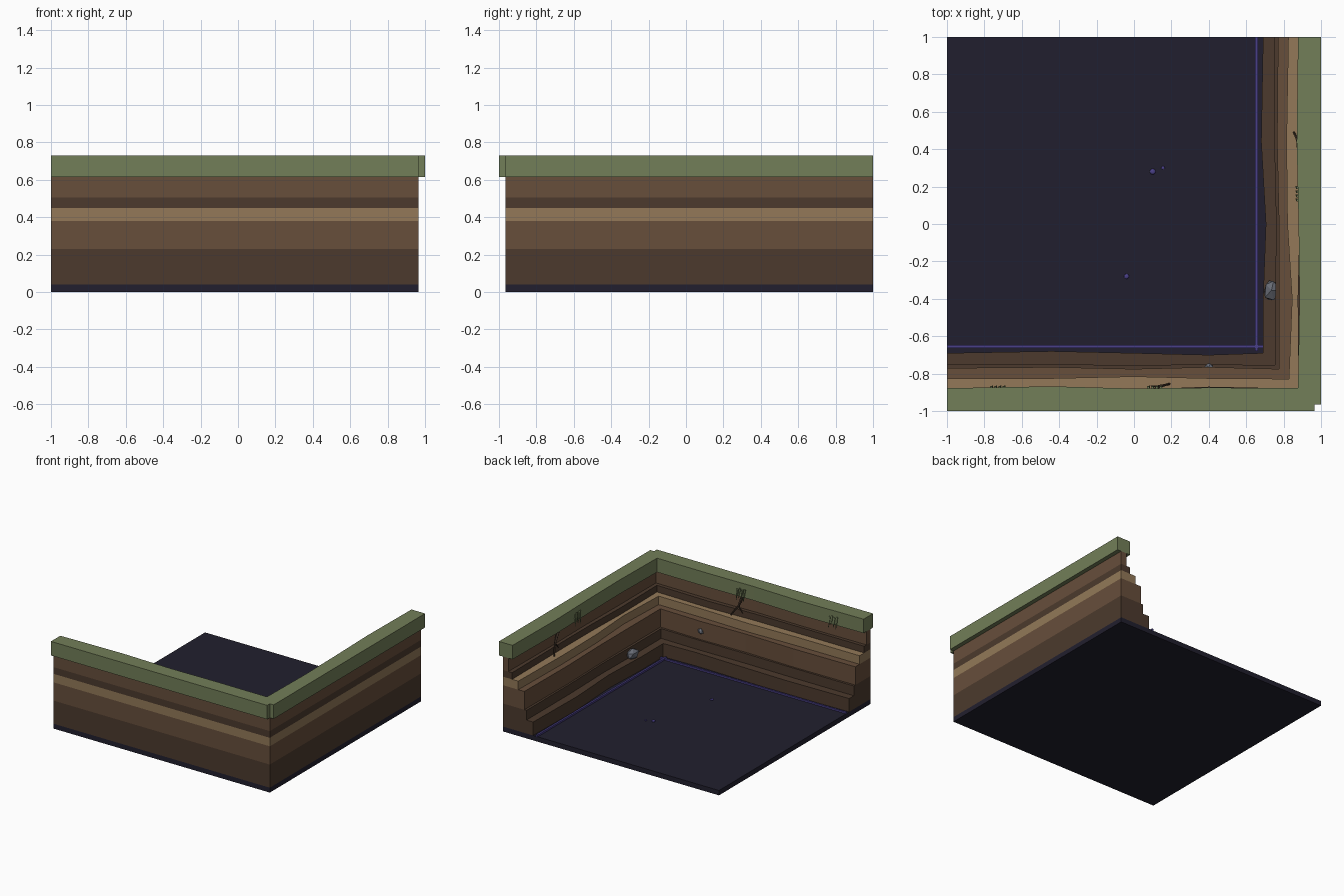
import bpy, bmesh, math, random
from mathutils import Vector

if "Cube" in bpy.data.objects:
    bpy.data.objects.remove(bpy.data.objects["Cube"])

random.seed(4)


def mat(name, hexcol):
    m = bpy.data.materials.new(name)
    ch = [int(hexcol[i:i + 2], 16) / 255 for i in (0, 2, 4)]
    m.diffuse_color = [((c + .055) / 1.055) ** 2.4 if c > .04 else c / 12.92 for c in ch] + [1]
    m.use_nodes = True
    m.node_tree.nodes["Principled BSDF"].inputs["Base Color"].default_value = m.diffuse_color
    return m


BROWN = mat("brown_soil", "674e3b")
DARK = mat("dark_soil", "4c3a2d")
TAN = mat("tan_soil", "937958")
GRASS = mat("grass_green", "727e58")
FLOOR = mat("floor_dark", "211f2e")
GLOW = mat("purple", "4a4088")
ROCK = mat("rock_grey", "666a74")
ROOT = mat("root_brown", "44352a")


def finish(name, bm, material):
    bmesh.ops.recalc_face_normals(bm, faces=bm.faces)
    me = bpy.data.meshes.new(name)
    bm.to_mesh(me)
    bm.free()
    me.materials.append(material)
    ob = bpy.data.objects.new(name, me)
    bpy.context.collection.objects.link(ob)
    return ob


def prism(name, outline, z0, z1, material):
    bm = bmesh.new()
    face = bm.faces.new([bm.verts.new((x, y, z0)) for x, y in outline])
    ext = bmesh.ops.extrude_face_region(bm, geom=[face])
    for v in ext["geom"]:
        if isinstance(v, bmesh.types.BMVert):
            v.co.z = z1
    return finish(name, bm, material)


def box(name, x0, x1, y0, y1, z0, z1, material):
    return prism(name, [(x0, y0), (x1, y0), (x1, y1), (x0, y1)], z0, z1, material)


# L-shaped strata: inner edge depths run along the front wall, corner, right wall
WALL = [(-1, -.965), (.965, -.965), (.965, 1)]
TURF = [(-1, -1), (.965, -1), (.965, -.965), (1, -.965), (1, 1)]
STOPS = (-1, -.44, 0, .4)


def stratum(name, z0, z1, depths, material, outer=WALL):
    c = depths[4]
    front = [(x, -d) for x, d in zip(STOPS, depths[:4])]
    right = [(d, -x) for x, d in zip(reversed(STOPS), depths[5:])]
    inner = front + [(c, -c)] + right
    prism(name, outer + inner[::-1], z0, z1, material)


stratum("bottom_soil", .04, .15, (.69, .68, .69, .70, .69, .69, .705, .68, .69), DARK)
stratum("lower_dark_soil", .15, .23, (.75, .75, .755, .75, .755, .755, .76, .75, .75), DARK)
stratum("middle_brown_soil", .23, .38, (.77, .765, .775, .765, .775, .775, .775, .765, .77), BROWN)
stratum("tan_soil_band", .38, .45, (.825, .825, .815, .825, .828, .845, .82, .815, .825), TAN)
stratum("thin_dark_soil", .45, .505, (.885, .885, .885, .87, .88, .875, .885, .885, .88), DARK)
stratum("upper_brown_soil", .505, .615, (.915, .91, .915, .905, .91, .91, .915, .91, .915), BROWN)
stratum("grass_top", .615, .73, (.878, .868, .88, .875, .877, .885, .88, .87, .877), GRASS, TURF)

# Floor and its purple border strips
box("floor", -1, .965, -.965, 1, 0, .04, FLOOR)
box("floor_strip_right", .648, .663, -.68, 1, .04, .055, GLOW)
box("floor_strip_front", -1, .70, -.663, -.648, .04, .053, GLOW)


def blob(name, loc, scale, material, jitter=0, sub=1):
    bm = bmesh.new()
    bmesh.ops.create_icosphere(bm, subdivisions=sub, radius=1)
    for v in bm.verts:
        v.co *= 1 + random.uniform(-jitter, jitter)
        v.co = Vector(a * b for a, b in zip(v.co, scale)) + Vector(loc)
    finish(name, bm, material)


# Floor specks
for i, (x, y, r) in enumerate([(.10, .28, .016), (.155, .30, .01), (-.04, -.28, .014)]):
    blob(f"floor_speck_{i + 1}", (x, y, .042), (r, r, r * .6), GLOW, sub=2)

# Stones stuck in the wall
blob("large_stone", (.735, -.355, .18), (.045, .065, .045), ROCK, .12)
blob("small_stone", (.40, -.765, .30), (.025, .02, .022), ROCK, .12)


def taper(bm, a, b, r0, r1, sides=5):
    a, b = Vector(a), Vector(b)
    q = (b - a).to_track_quat('Z', 'Y').to_matrix().to_4x4()
    q.translation = (a + b) / 2
    bmesh.ops.create_cone(bm, cap_ends=True, segments=sides, radius1=r0, radius2=r1,
                          depth=(b - a).length, matrix=q)


# Hanging roots: u runs along the wall, d is the distance from the centre
def front_wall(u, d, z):
    return (u, -d, z)


def right_wall(u, d, z):
    return (d, u, z)


for name, place, path in [
        ("front_root", front_wall, [(.11, .89, .62), (.13, .87, .54), (.19, .855, .455)]),
        ("right_root", right_wall, [(.39, .885, .62), (.45, .875, .54), (.49, .855, .45)])]:
    bm = bmesh.new()
    for i in range(2):
        taper(bm, place(*path[i]), place(*path[i + 1]), .012 - .003 * i, .009 - .004 * i)
    u, d, z = path[1]
    taper(bm, place(u, d, z), place(u - .04, d - .005, z - .05), .006, .002)
    finish(name, bm, ROOT)

# Grass tufts drooping over the lip
for name, place, u0 in [("left_tuft", front_wall, -.73), ("middle_tuft", front_wall, .11),
                        ("right_tuft", right_wall, .16)]:
    bm = bmesh.new()
    for k in range(4):
        u = u0 + (k - 1.5) * .022
        taper(bm, place(u, .874, .685 - .01 * (k % 2)),
              place(u + .008, .865, .585 + .012 * (k % 3)), .009, .002, 4)
    finish(name, bm, GRASS)
